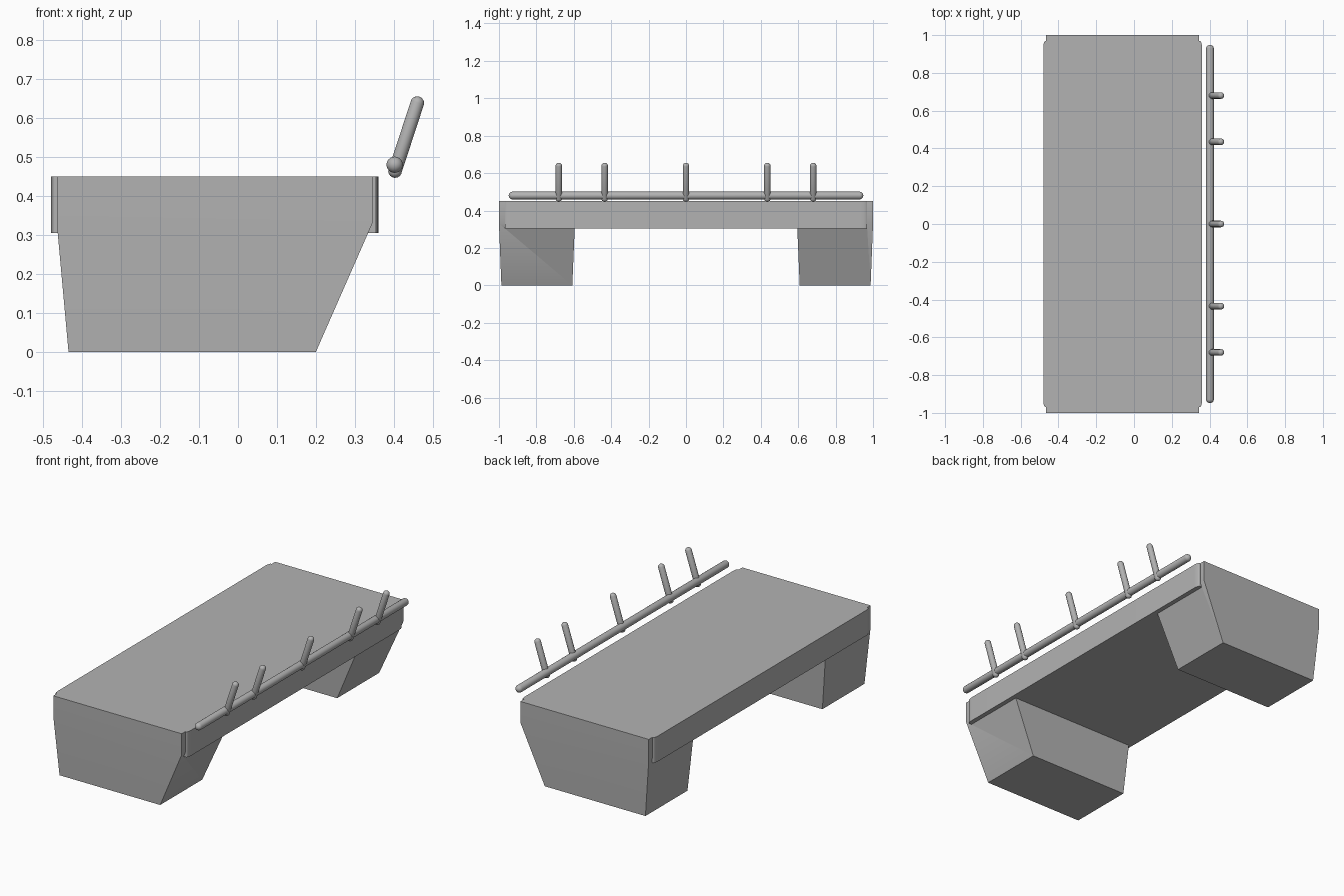
import bpy, bmesh, math
from mathutils import Vector

cube = bpy.data.objects.get("Cube")
if cube:
    bpy.data.objects.remove(cube, do_unlink=True)

grey = bpy.data.materials.new("plain grey")
grey.use_nodes = True
colour = (0.45, 0.45, 0.45, 1)
grey.diffuse_color = colour
grey.node_tree.nodes["Principled BSDF"].inputs["Base Color"].default_value = colour


def add_object(name, bm):
    bmesh.ops.recalc_face_normals(bm, faces=bm.faces)
    mesh = bpy.data.meshes.new(name)
    bm.to_mesh(mesh)
    bm.free()
    mesh.materials.append(grey)
    obj = bpy.data.objects.new(name, mesh)
    bpy.context.collection.objects.link(obj)
    return obj


def loft(name, rings):
    """Closed solid through a stack of matching rings."""
    bm = bmesh.new()
    loops = [[bm.verts.new(p) for p in ring] for ring in rings]
    n = len(loops[0])
    for low, high in zip(loops, loops[1:]):
        for i in range(n):
            j = (i + 1) % n
            bm.faces.new((low[i], low[j], high[j], high[i]))
    bm.faces.new(loops[0][::-1])
    bm.faces.new(loops[-1])
    return add_object(name, bm)


def capsule(name, start, end, radius):
    """Round-ended rod: a sphere whose halves are pulled apart."""
    start, end = Vector(start), Vector(end)
    axis = end - start
    bm = bmesh.new()
    bmesh.ops.create_uvsphere(bm, u_segments=24, v_segments=13, radius=radius)
    for v in bm.verts:
        v.co.z += math.copysign(axis.length / 2, v.co.z)
    turn = axis.to_track_quat("Z", "Y")
    for v in bm.verts:
        v.co = turn @ v.co + (start + end) / 2
    for f in bm.faces:
        f.smooth = True
    return add_object(name, bm)


# Deck slab with softly rounded corners
CENTRE, HALF, BEND, END = -0.06, 0.42, 0.93, 0.968
corner = []
for i in range(7):
    a = math.radians(90 * i / 6)
    corner.append((HALF - 0.009 * (1 - math.cos(a)), BEND + (END - BEND) * math.sin(a)))
outline = corner + [(-x, y) for x, y in reversed(corner)]
outline += [(-x, -y) for x, y in outline]
deck = loft("deck", [[(CENTRE + x, y, z) for x, y in outline] for z in (0.305, 0.45)])

# Tapered end blocks, joined to the deck
sections = [(0, -0.435, 0.2, 0.608, 0.987),
            (0.33, -0.465, 0.345, 0.594, 1),
            (0.45, -0.465, 0.345, 0.594, 1)]
for side, label in ((-1, "front"), (1, "back")):
    block = loft(label + "_leg_block", [
        [(x0, side * y0, z), (x1, side * y0, z), (x1, side * y1, z), (x0, side * y1, z)]
        for z, x0, x1, y0, y1 in sections])
    join = deck.modifiers.new("join_" + label, "BOOLEAN")
    join.operation = "UNION"
    join.solver = "EXACT"
    join.object = block
    bpy.context.view_layer.objects.active = deck
    bpy.ops.object.modifier_apply(modifier=join.name)
    bpy.data.objects.remove(block, do_unlink=True)

bpy.ops.object.select_all(action="DESELECT")
deck.select_set(True)
bpy.ops.object.shade_smooth_by_angle(angle=math.radians(25))

# Long rail with leaning pegs
capsule("rail", (0.402, -0.927, 0.48), (0.402, 0.927, 0.48), 0.021)
for i, y in enumerate((-0.68, -0.435, 0, 0.435, 0.68)):
    capsule(f"peg_{i + 1}", (0.403, y, 0.464), (0.46, y, 0.638), 0.0175)
